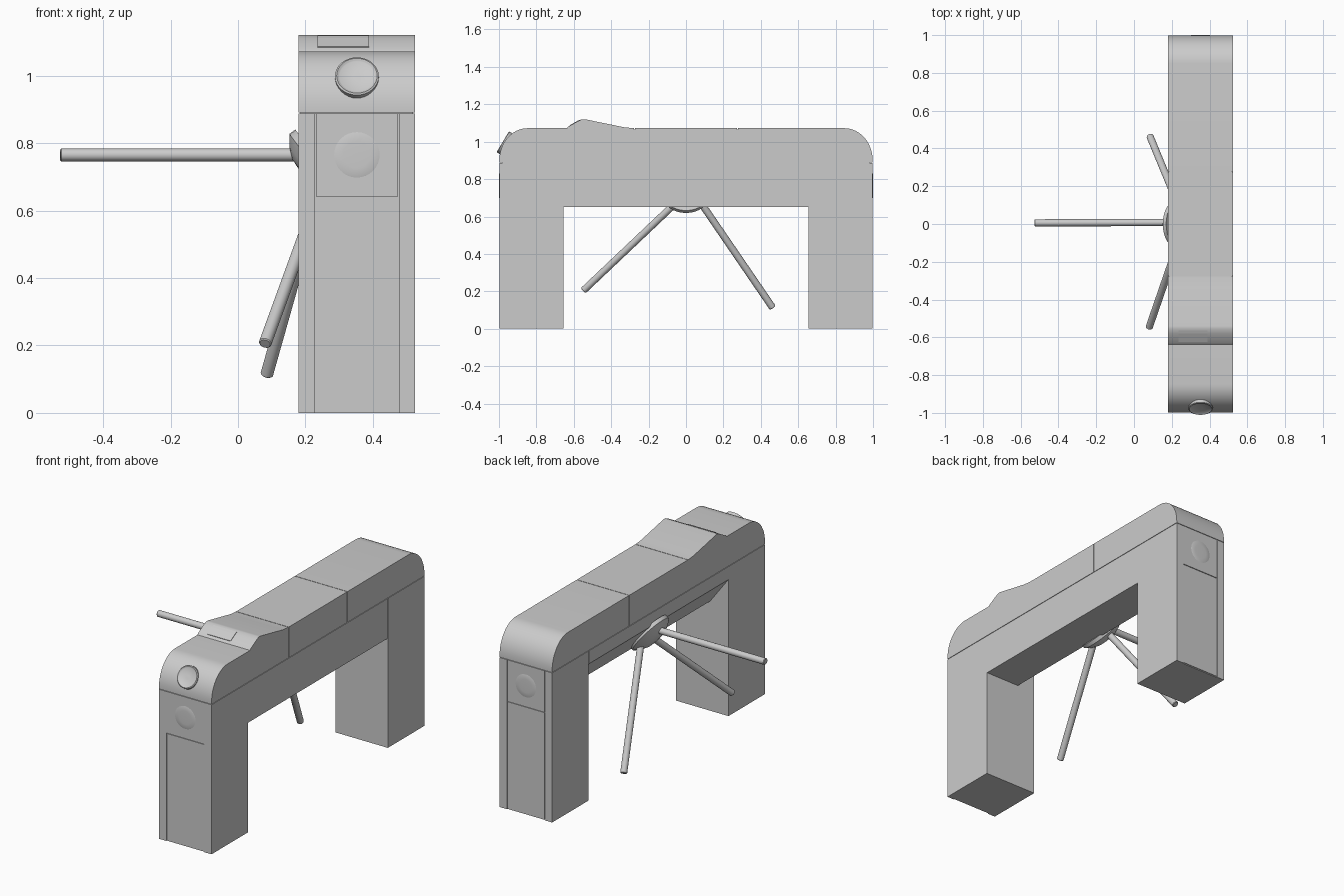
import bpy, bmesh
from math import sin, cos, pi
from mathutils import Vector

if "Cube" in bpy.data.objects:
    bpy.data.objects.remove(bpy.data.objects["Cube"])

X0, X1 = 0.18, 0.525      # cabinet width range
XC = (X0 + X1) / 2
SEAM = 0.89               # joint between lid and lower body


def finish(name, bm, smooth=False):
    bmesh.ops.recalc_face_normals(bm, faces=bm.faces)
    me = bpy.data.meshes.new(name)
    bm.to_mesh(me)
    bm.free()
    ob = bpy.data.objects.new(name, me)
    bpy.context.collection.objects.link(ob)
    if smooth:
        bpy.ops.object.select_all(action='DESELECT')
        ob.select_set(True)
        bpy.context.view_layer.objects.active = ob
        bpy.ops.object.shade_smooth_by_angle(angle=0.6)
    return ob


def prism(name, pts, vec, smooth=False):
    """Extrude a closed 3D outline along a vector."""
    bm = bmesh.new()
    face = bm.faces.new([bm.verts.new(p) for p in pts])
    ext = bmesh.ops.extrude_face_region(bm, geom=[face])
    verts = [g for g in ext['geom'] if isinstance(g, bmesh.types.BMVert)]
    bmesh.ops.translate(bm, vec=vec, verts=verts)
    if not any(f.normal.dot(Vector(vec)) < 0 for f in bm.faces) and not face.is_valid:
        bm.faces.new([v for v in bm.verts if v not in verts])
    return finish(name, bm, smooth)


def side_prism(name, yz, x0=X0, x1=X1, smooth=False):
    return prism(name, [(x0, y, z) for y, z in yz], (x1 - x0, 0, 0), smooth)


def box(name, x0, x1, y0, y1, z0, z1):
    y0, y1 = min(y0, y1), max(y0, y1)
    return side_prism(name, [(y0, z0), (y1, z0), (y1, z1), (y0, z1)], x0, x1)


def lathe(name, origin, axis, rz, segs=32):
    """Revolve (radius, height) pairs around an axis."""
    bm = bmesh.new()
    q = Vector(axis).to_track_quat('Z', 'Y')
    rings = [[bm.verts.new(Vector(origin) + q @ Vector((r * cos(2 * pi * i / segs),
              r * sin(2 * pi * i / segs), h))) for i in range(segs)] for r, h in rz]
    for a, b in zip(rings, rings[1:]):
        for i in range(segs):
            j = (i + 1) % segs
            bm.faces.new((a[i], a[j], b[j], b[i]))
    bm.faces.new(rings[0])
    bm.faces.new(rings[-1])
    return finish(name, bm, True)


# Legs with end trims, access panels and round sensor windows
for label, s in (("front", -1), ("back", 1)):
    box(label + "_leg", X0, X1, s * 0.655, s * 0.993, 0, SEAM - 0.003)
    for side, a, b in (("left", X0, 0.228), ("right", 0.477, X1)):
        box(f"{label}_trim_{side}", a, b, s * 0.993, s * 0.998, 0, SEAM - 0.003)
    box(label + "_lower_panel", 0.231, 0.474, s * 0.993, s * 0.997, 0.005, 0.638)
    box(label + "_upper_panel", 0.231, 0.474, s * 0.993, s * 0.998, 0.641, SEAM - 0.003)
    lathe(label + "_sensor_window", (XC, s * 0.997, 0.765), (0, s, 0),
          [(0.07, 0), (0.066, 0.0015), (0.04, 0.0028), (0.01, 0.003)])

# Beam with a sloped lower face on the passage side
beam = [(X0, 0.81), (0.30, 0.65), (X1, 0.65), (X1, SEAM - 0.003), (X0, SEAM - 0.003)]
prism("cross_beam", [(x, -0.654, z) for x, z in beam], (0, 1.308, 0))

# Inner core that backs the narrow seams
box("inner_core", X0 + 0.006, X1 - 0.006, -0.98, 0.98, 0.83, 0.93)
box("lid_core", X0 + 0.006, X1 - 0.006, -0.4, 0.4, 0.9, 1.065)


# Lid sections with rounded ends
def end_arc(s, n=12):
    return [(s * (0.848 + 0.15 * cos(t)), 0.90 + 0.172 * sin(t))
            for t in (pi / 2 * i / n for i in range(n + 1))]


bump = [(-0.637, 1.072), (-0.63, 1.08), (-0.58, 1.109), (-0.555, 1.12), (-0.54, 1.12),
        (-0.33, 1.077), (-0.277, 1.072)]
side_prism("lid_front", [(-0.998, SEAM)] + end_arc(-1) + bump + [(-0.277, SEAM)], smooth=True)
box("lid_middle", X0, X1, -0.274, 0.274, SEAM, 1.072)
side_prism("lid_back", [(0.998, SEAM)] + end_arc(1) + [(0.277, 1.072), (0.277, SEAM)], smooth=True)

# Card reader plate on the front slope of the raised section
side_prism("card_reader", [(-0.622, 1.079), (-0.624, 1.0865), (-0.581, 1.1115),
                           (-0.565, 1.1185), (-0.563, 1.11)], 0.235, 0.388)

# Round indicator on the rounded front end
pos, axis = Vector((XC, -0.972, 0.995)), Vector((0, -0.86, 0.51))
lathe("indicator_ring", pos, axis,
      [(0.065, -0.015), (0.065, 0.006), (0.060, 0.009), (0.055, 0.006), (0.052, 0.004), (0.01, 0.004)])

# Tripod hub on the sloped face
lathe("tripod_hub", (0.24, 0.0, 0.73), (-0.8, 0, -0.6),
      [(0.13, -0.01), (0.13, 0.012), (0.10, 0.035), (0.065, 0.05), (0.02, 0.053)])

# Three barrier arms
arms = (("horizontal", (0.22, 0.008, 0.765), (-0.527, 0.006, 0.765)),
        ("front", (0.25, -0.055, 0.672), (0.08, -0.548, 0.205)),
        ("back", (0.245, 0.075, 0.68), (0.085, 0.463, 0.113)))
for label, a, b in arms:
    d = Vector(b) - Vector(a)
    lathe("barrier_arm_" + label, a, d,
          [(0.019, 0), (0.019, d.length - 0.003), (0.016, d.length)], 20)
